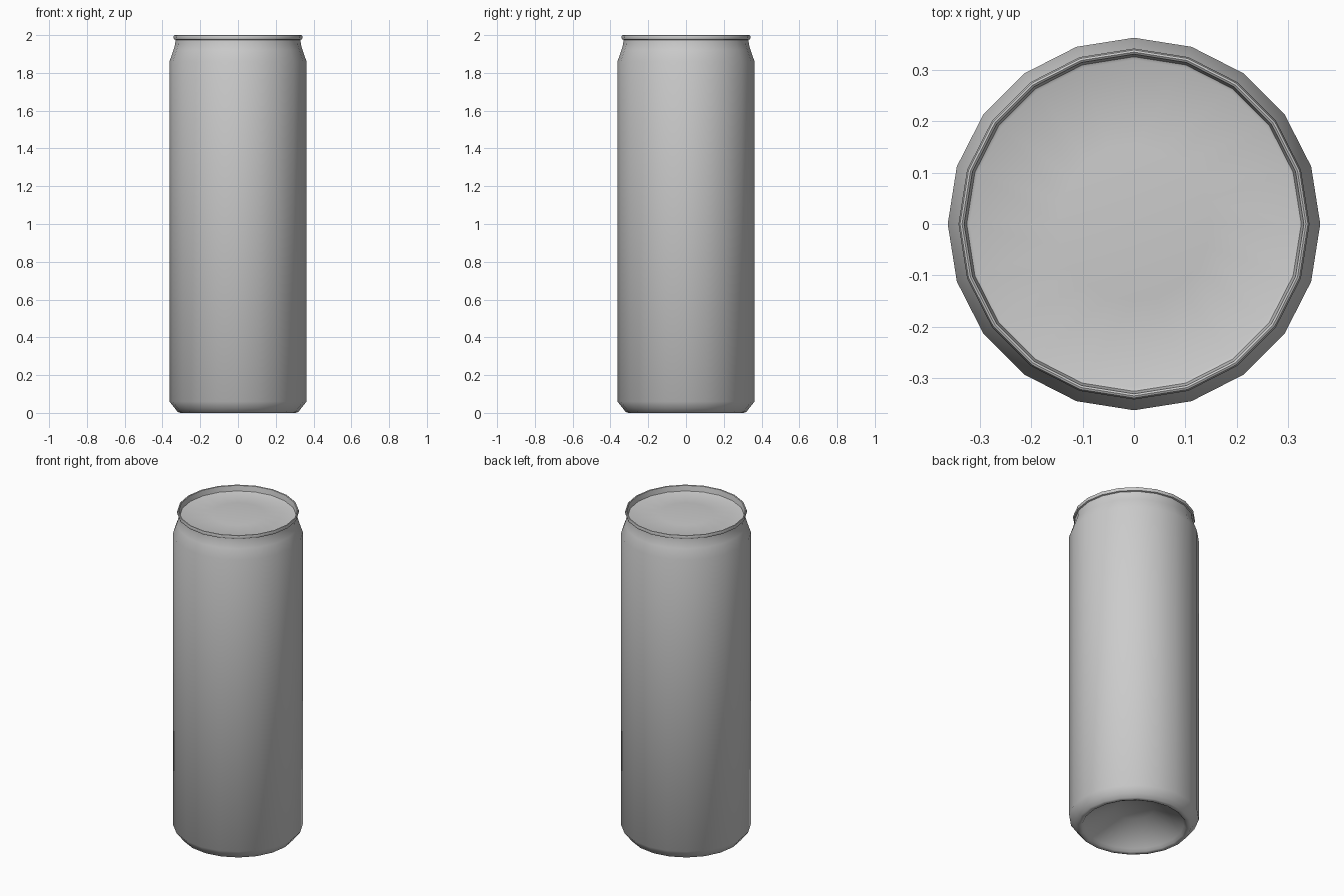
import bpy, bmesh, math

if "Cube" in bpy.data.objects:
    bpy.data.objects.remove(bpy.data.objects["Cube"])

SIDES = 20


def lathe(name, profile):
    """Revolve (radius, z) points around z; a zero radius closes the end with a fan."""
    bm = bmesh.new()
    rings = []
    for r, z in profile:
        if r == 0:
            rings.append([bm.verts.new((0, 0, z))] * SIDES)
        else:
            rings.append([bm.verts.new((r * math.cos(2 * math.pi * i / SIDES),
                                        r * math.sin(2 * math.pi * i / SIDES), z))
                          for i in range(SIDES)])
    for a, b in zip(rings, rings[1:]):
        for i in range(SIDES):
            j = (i + 1) % SIDES
            bm.faces.new(list(dict.fromkeys((a[i], a[j], b[j], b[i]))))
    bmesh.ops.recalc_face_normals(bm, faces=bm.faces)
    mesh = bpy.data.meshes.new(name)
    bm.to_mesh(mesh)
    bm.free()
    obj = bpy.data.objects.new(name, mesh)
    bpy.context.collection.objects.link(obj)
    bpy.ops.object.select_all(action='DESELECT')
    obj.select_set(True)
    bpy.context.view_layer.objects.active = obj
    bpy.ops.object.shade_smooth_by_angle(angle=math.radians(40))
    return obj


# One closed can: concave base, foot, wall, neck, rolled rim, recessed domed lid
lathe("can", [
    # concave base
    (0, 0.12), (0.11, 0.115), (0.28, 0.02), (0.29, 0.005),
    # foot and wall
    (0.305, 0.0), (0.32, 0.005), (0.335, 0.025), (0.363, 0.06), (0.363, 1.86),
    # shoulder and neck
    (0.342, 1.92), (0.333, 1.95), (0.331, 1.975),
    # rolled rim
    (0.339, 1.978), (0.342, 1.988), (0.339, 1.998), (0.335, 2.0), (0.331, 1.997),
    # recessed lid
    (0.326, 1.965), (0.32, 1.962), (0.15, 1.975), (0, 1.977),
])
